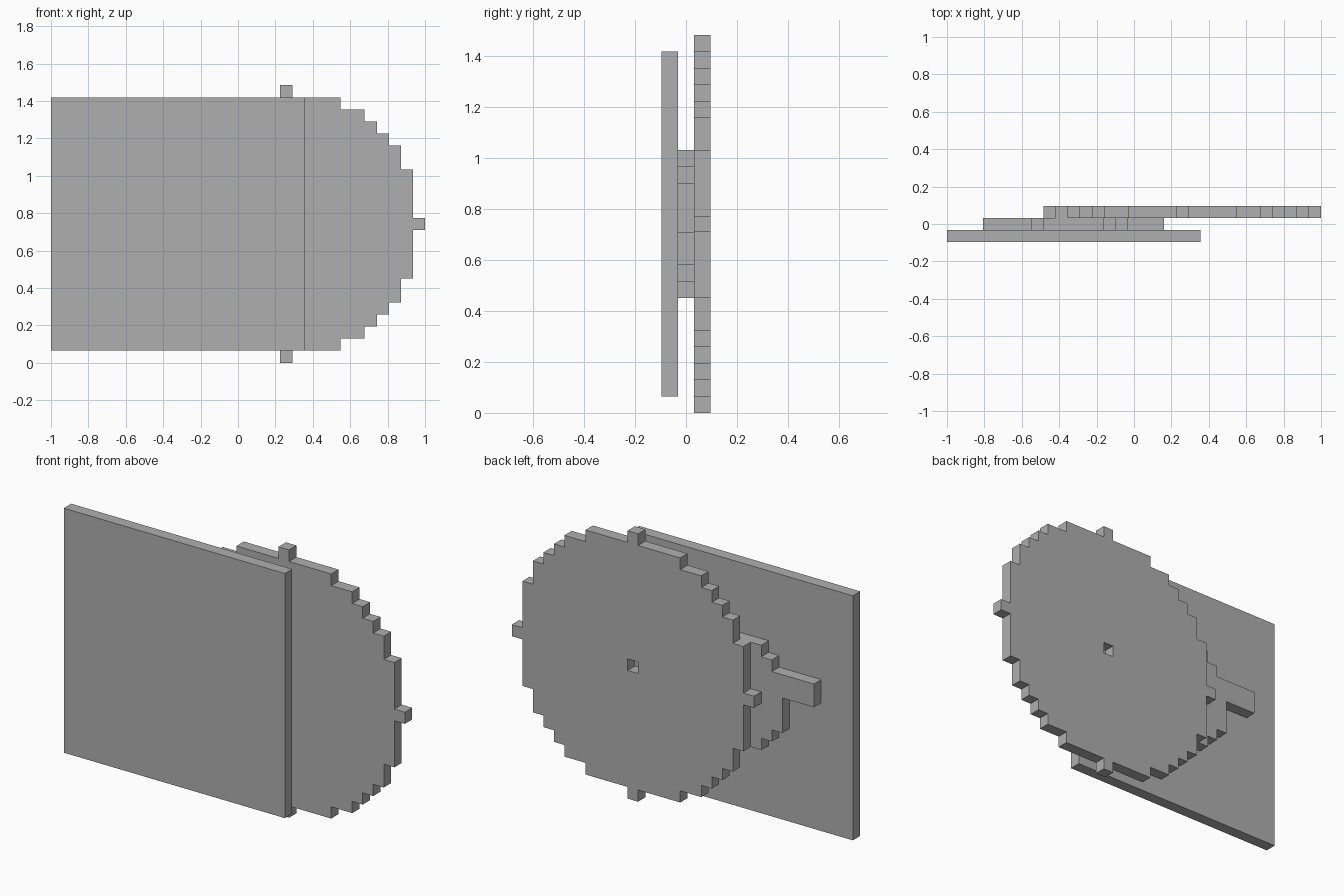
import bpy, bmesh, math
from mathutils import Vector

if "Cube" in bpy.data.objects:
    bpy.data.objects.remove(bpy.data.objects["Cube"])

U = 2 / 31  # one square step of the stepped outlines

grey = bpy.data.materials.new("mid_grey")
grey.diffuse_color = (0.43, 0.43, 0.43, 1)
grey.use_nodes = True
grey.node_tree.nodes["Principled BSDF"].inputs["Base Color"].default_value = grey.diffuse_color


def outline(spans, z0):
    """Closed stepped outline from (left, right) spans of consecutive rows."""
    right, left = [], []
    for i, (a, b) in enumerate(spans):
        right += [(b, z0 + i), (b, z0 + i + 1)]
        left += [(a, z0 + i), (a, z0 + i + 1)]
    loop = right + left[::-1]
    # drop repeated and straight-line points
    n = len(loop)
    loop = [p for i, p in enumerate(loop) if p != loop[i - 1]]
    n = len(loop)
    return [p for i, p in enumerate(loop)
            if not (loop[i - 1][0] == p[0] == loop[(i + 1) % n][0]
                    or loop[i - 1][1] == p[1] == loop[(i + 1) % n][1])]


def plate(name, loops, layer):
    """Fill the outline (further loops are holes) and extrude one step deep."""
    bm = bmesh.new()
    edges = []
    for loop in loops:
        vs = [bm.verts.new(((x - 15.5) * U, (layer - 0.5) * U, z * U)) for x, z in loop]
        edges += [bm.edges.new((v, vs[i - 1])) for i, v in enumerate(vs)]
    if len(loops) == 1:
        bm.faces.new(vs)
    else:
        bmesh.ops.triangle_fill(bm, edges=edges, use_beauty=True)
    ext = bmesh.ops.extrude_face_region(bm, geom=bm.faces[:], use_keep_orig=True)
    bmesh.ops.translate(bm, vec=Vector((0, U, 0)),
                        verts=[g for g in ext["geom"] if isinstance(g, bmesh.types.BMVert)])
    bmesh.ops.recalc_face_normals(bm, faces=bm.faces[:])
    me = bpy.data.meshes.new(name)
    bm.to_mesh(me)
    bm.free()
    me.materials.append(grey)
    ob = bpy.data.objects.new(name, me)
    bpy.context.collection.objects.link(ob)


# square front panel
plate("front_panel", [[(0, 1), (21, 1), (21, 22), (0, 22)]], -1)

# small round hub with two offset arms
hub = [(8, 13), (7, 14), (6, 18), (6, 18), (6, 15), (3, 15), (3, 15), (7, 14), (8, 13)]
plate("hub_with_arms", [outline(hub, 7)], 0)

# large stepped disc with a square centre hole
half = [math.isqrt(121 - k * k) for k in range(-11, 12)]
disc = [(19 - h, 20 + h) for h in half]
plate("back_disc", [outline(disc, 0), [(19, 11), (20, 11), (20, 12), (19, 12)]], 1)
